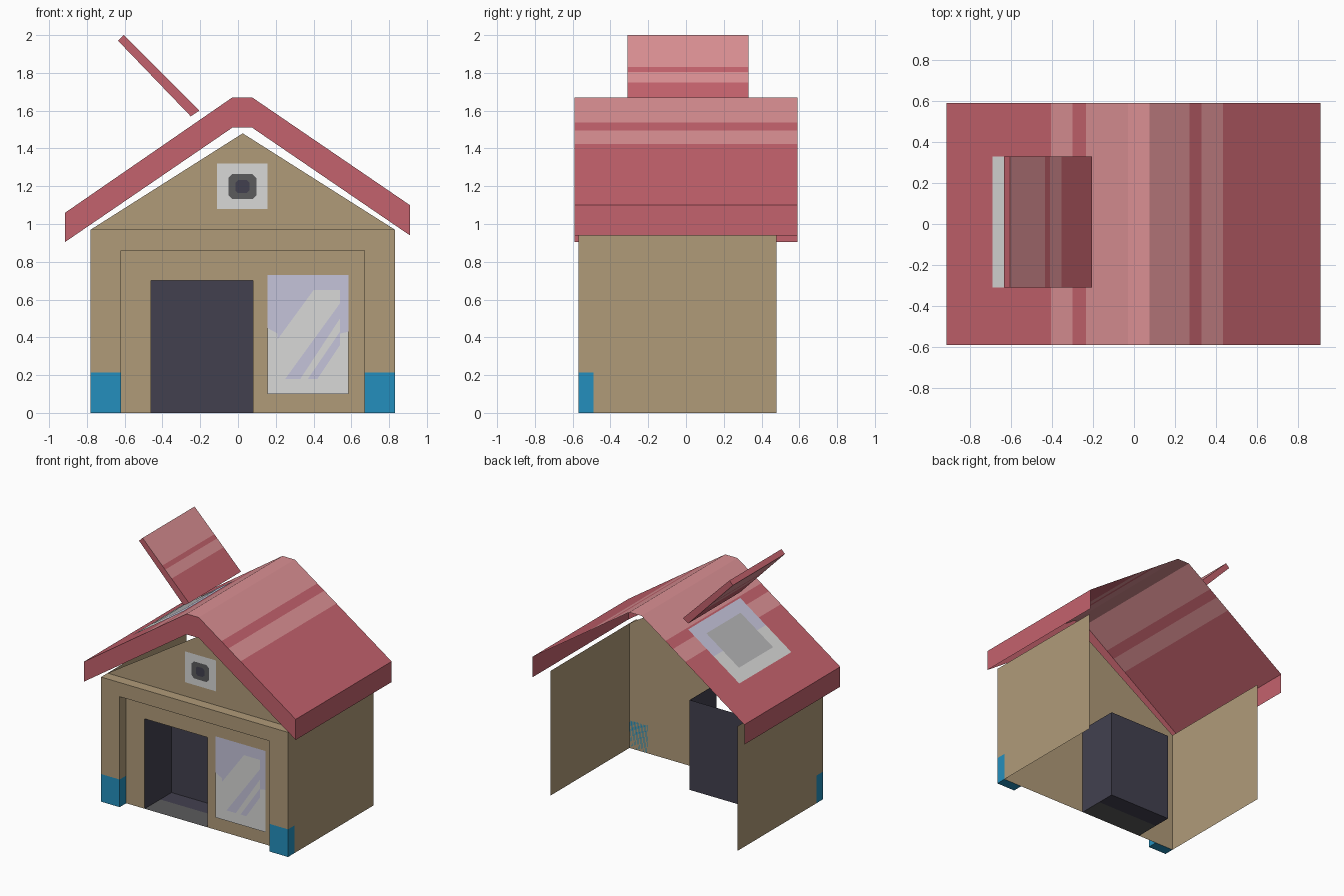
import bpy

if "Cube" in bpy.data.objects:
    bpy.data.objects.remove(bpy.data.objects["Cube"])


def material(name, hexcode):
    srgb = [int(hexcode[i:i + 2], 16) / 255 for i in (0, 2, 4)]
    col = [c / 12.92 if c < 0.04 else ((c + 0.055) / 1.055) ** 2.4 for c in srgb] + [1]
    m = bpy.data.materials.new(name)
    m.use_nodes = True
    m.diffuse_color = col
    m.node_tree.nodes["Principled BSDF"].inputs["Base Color"].default_value = col
    return m


TAN = material("tan wall", "b09b79")
RED = material("roof red", "c4626d")
PINK = material("light roof stripe", "db9094")
BLUE = material("blue footing", "248fbd")
SLATE = material("dark slate", "42404f")
LIGHT = material("light grey", "d8d8d7")
LILAC = material("pale lilac", "c5c4da")
GREY = material("dark grey", "5b5b5c")
GLASS = material("grey glass", "b4b4b6")


def build(name, faces, mats):
    """One object from separate polygons, one material for each polygon."""
    verts, index = [], []
    for f in faces:
        index.append(range(len(verts), len(verts) + len(f)))
        verts += f
    me = bpy.data.meshes.new(name)
    me.from_pydata(verts, [], [list(i) for i in index])
    slots = list(dict.fromkeys(mats))
    for m in slots:
        me.materials.append(m)
    for p, m in zip(me.polygons, mats):
        p.material_index = slots.index(m)
    ob = bpy.data.objects.new(name, me)
    bpy.context.collection.objects.link(ob)
    return ob


def front_plate(name, outline, y, mat):
    return build(name, [[(x, y, z) for x, z in outline]], [mat])


def rect(x0, x1, z0, z1):
    return [(x0, z0), (x1, z0), (x1, z1), (x0, z1)]


def sweep(name, path, mats, y0, y1):
    """Sheet swept along y from an xz path."""
    faces = [[(*a[:1], y0, a[1]), (b[0], y0, b[1]), (b[0], y1, b[1]), (a[0], y1, a[1])]
             for a, b in zip(path, path[1:])]
    return build(name, faces, mats)


def box(name, x0, x1, y0, y1, z0, z1, mat):
    bpy.ops.mesh.primitive_cube_add(size=1)
    ob = bpy.context.object
    ob.name = name
    for v in ob.data.vertices:
        v.co = (x1 if v.co.x > 0 else x0, y1 if v.co.y > 0 else y0, z1 if v.co.z > 0 else z0)
    ob.data.materials.append(mat)


def cut(a, b, xs):
    """Points on the line a to b at the given x values."""
    return [(x, a[1] + (b[1] - a[1]) * (x - a[0]) / (b[0] - a[0])) for x in xs]


L, R, FRONT, WALL, BACK, EAVE = -0.78, 0.83, -0.57, -0.49, 0.48, 0.97
DL, DR, DTOP, DBACK = -0.46, 0.08, 0.70, -0.16

# Front wall with gable and door opening
front_plate("front_wall", [(L, 0), (DL, 0), (DL, DTOP), (DR, DTOP), (DR, 0), (R, 0),
                           (R, EAVE), (0.025, 1.48), (L, EAVE)], WALL, TAN)

# Side walls, back left open
for side, x in (("right", L), ("left", R)):
    ys = (BACK, WALL) if x < 0 else (WALL, BACK)
    build(side + "_wall", [[(x, ys[0], 0), (x, ys[1], 0), (x, ys[1], EAVE), (x, ys[0], EAVE)]], [TAN])

# Raised front frame with blue footings
for side, a, b in (("right", L, -0.62), ("left", 0.67, R)):
    box(side + "_footing", a, b, FRONT, WALL, 0, 0.215, BLUE)
    box(side + "_pillar", a, b, FRONT, WALL, 0.215, 0.86, TAN)
box("lintel", L, R, FRONT, WALL, 0.86, EAVE, TAN)

# Door recess, open at the top
build("door_recess", [
    [(DL, WALL, 0), (DL, DBACK, 0), (DL, DBACK, DTOP), (DL, WALL, DTOP)],
    [(DL, DBACK, 0), (DR, DBACK, 0), (DR, DBACK, DTOP), (DL, DBACK, DTOP)],
    [(DR, DBACK, 0), (DR, WALL, 0), (DR, WALL, DTOP), (DR, DBACK, DTOP)]], [SLATE] * 3)
build("door_floor", [[(DL, a, 0), (DR, a, 0), (DR, b, 0), (DL, b, 0)]
                     for a, b in ((WALL, -0.3), (-0.3, DBACK))], [GREY, SLATE])

# Window with painted reflections
front_plate("window", rect(0.155, 0.585, 0.10, 0.73), WALL - 0.005, LILAC)
shine = {
    "window_lower_border": [(0.155, 0.45), (0.155, 0.10), (0.585, 0.10), (0.585, 0.43),
                            (0.54, 0.42), (0.54, 0.18), (0.21, 0.18), (0.21, 0.42)],
    "window_wide_shine": [(0.21, 0.18), (0.25, 0.18), (0.54, 0.58), (0.54, 0.65), (0.40, 0.65), (0.21, 0.39)],
    "window_thin_shine": [(0.33, 0.18), (0.37, 0.18), (0.54, 0.43), (0.54, 0.50)],
    "window_corner_shine": [(0.42, 0.18), (0.54, 0.18), (0.54, 0.36)],
}
for name, outline in shine.items():
    front_plate(name, outline, WALL - 0.008, LIGHT)

# Gable vent
def octagon(cx, cz, hx, hz, c):
    return [(cx - hx + c, cz - hz), (cx + hx - c, cz - hz), (cx + hx, cz - hz + c), (cx + hx, cz + hz - c),
            (cx + hx - c, cz + hz), (cx - hx + c, cz + hz), (cx - hx, cz + hz - c), (cx - hx, cz - hz + c)]


front_plate("vent_plate", rect(-0.11, 0.155, 1.08, 1.32), WALL - 0.004, LIGHT)
front_plate("vent_rim", octagon(0.023, 1.198, 0.074, 0.066, 0.02), WALL - 0.007, GREY)
front_plate("vent_hole", octagon(0.023, 1.198, 0.037, 0.035, 0.015), WALL - 0.0095, SLATE)

# Roof shell: eave edges and striped slopes, closed at the front only
el, rl, rr, er = (-0.915, 1.06), (-0.03, 1.67), (0.075, 1.67), (0.91, 1.10)
low_l, low_r = (-0.915, 0.905), (0.91, 0.94)
path = ([low_l, el] + cut(el, rl, (-0.405, -0.30, -0.235)) + [rl, rr]
        + cut(rr, er, (0.27, 0.33, 0.435)) + [er, low_r])
sweep("roof", path, [RED, RED, PINK, RED, PINK, PINK, PINK, RED, PINK, RED, RED], -0.59, 0.59)
front_plate("roof_front", [low_l, (-0.03, 1.51), (0.075, 1.51), low_r, er, rr, rl, el], -0.59, RED)

# Skylight on the right slope
def on_slope(x0, x1, y0, y1, lift):
    (xa, za), (xb, zb) = cut(el, rl, (x0, x1))
    return [(xa, y0, za + lift), (xb, y0, zb + lift), (xb, y1, zb + lift), (xa, y1, za + lift)]


build("skylight_frame", [on_slope(-0.69, -0.47, -0.31, 0.33, 0.006),
                         on_slope(-0.47, -0.25, -0.31, 0.33, 0.006)], [LIGHT, LILAC])
build("skylight_glass", [on_slope(-0.61, -0.33, -0.20, 0.22, 0.010)], [GLASS])

# Raised hatch panel above the skylight
a, b, c, d = (-0.605, 2.0), (-0.205, 1.60), (-0.25, 1.57), (-0.635, 1.97)
stripes = (-0.435, -0.41, -0.355)
hatch = [d, a] + cut(a, b, stripes) + [b, c] + cut(c, d, [x - 0.03 for x in reversed(stripes)]) + [d]
sweep("hatch_panel", hatch, [RED, PINK, RED, PINK, RED, RED, RED, PINK, RED, PINK], -0.31, 0.33)
front_plate("hatch_front", [d, c, b, a], -0.31, RED)
front_plate("hatch_back", [a, b, c, d], 0.33, RED)
